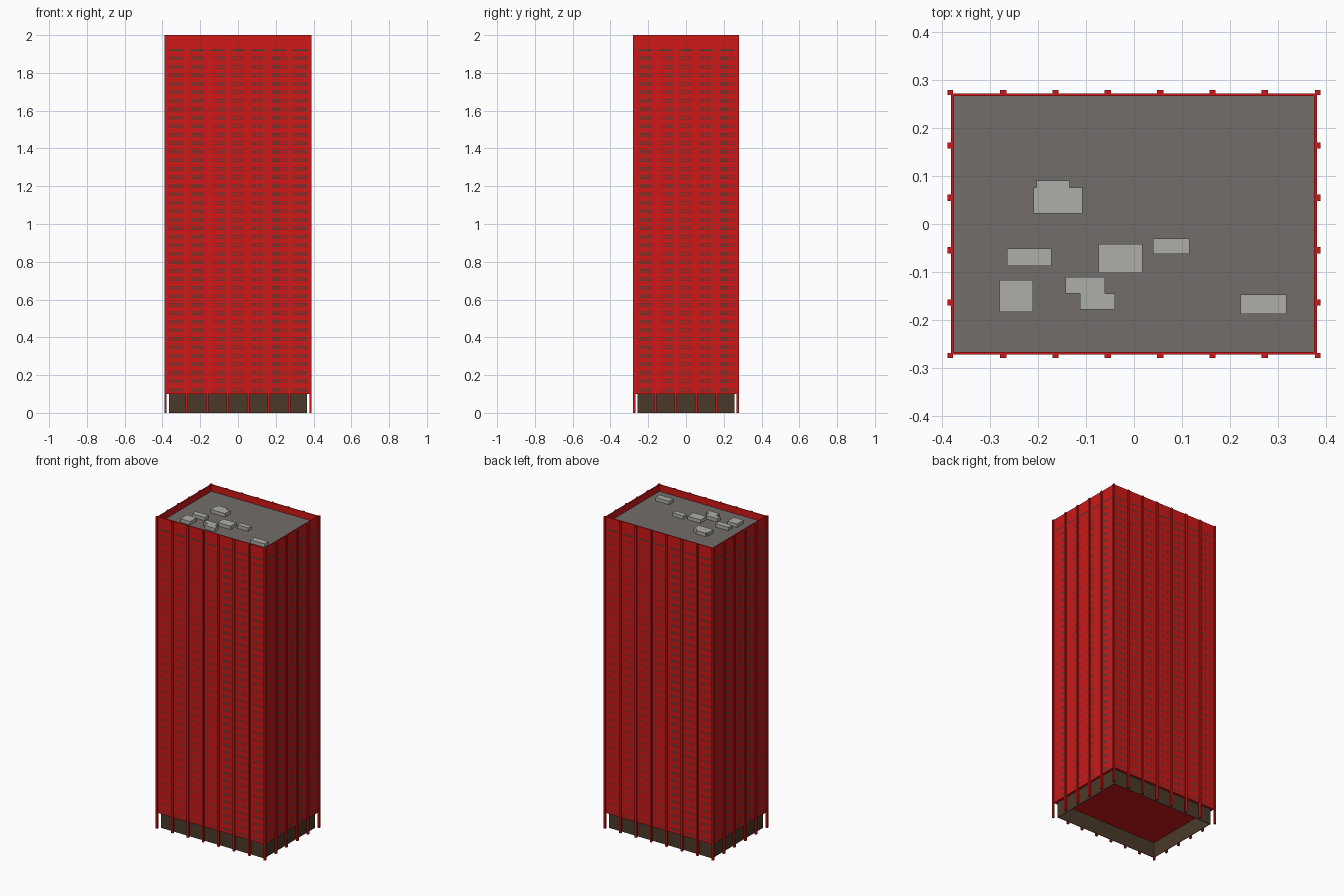
import bpy, bmesh, math
from mathutils import Matrix, Vector

if "Cube" in bpy.data.objects:
    bpy.data.objects.remove(bpy.data.objects["Cube"])


def mat(name, rgb):
    m = bpy.data.materials.new(name)
    m.diffuse_color = (*rgb, 1)
    m.use_nodes = True
    m.node_tree.nodes["Principled BSDF"].inputs["Base Color"].default_value = m.diffuse_color
    return m


RED = mat("red cladding", (0.62, 0.009, 0.009))
GLASS = mat("dark window", (0.045, 0.052, 0.037))
BROWN = mat("brown lobby", (0.068, 0.042, 0.022))
ROOF = mat("roof grey", (0.165, 0.155, 0.145))
UNIT = mat("light grey unit", (0.42, 0.425, 0.395))

P = 0.109                      # bay pitch
HX, HY = 3.5 * P, 2.5 * P      # wall half sizes
SOFFIT, TOP, ROOF_Z = 0.1, 2.0, 1.957


def finish(name, bm, *mats):
    me = bpy.data.meshes.new(name)
    bm.to_mesh(me)
    bm.free()
    for m in mats:
        me.materials.append(m)
    ob = bpy.data.objects.new(name, me)
    bpy.context.collection.objects.link(ob)
    return ob


def add_box(bm, x0, x1, y0, y1, z0, z1):
    m = Matrix.Translation(((x0 + x1) / 2, (y0 + y1) / 2, (z0 + z1) / 2))
    m = m @ Matrix.Diagonal((x1 - x0, y1 - y0, z1 - z0, 1))
    bmesh.ops.create_cube(bm, size=1, matrix=m)


def facade(name, bays, dist, angle):
    """One wall with flush thin window frames, built facing -y then turned."""
    bm = bmesh.new()
    rot = Matrix.Rotation(angle, 3, 'Z')
    half = bays * P / 2
    f = 0.0017                 # frame thickness

    def flat(u0, u1, z0, z1, mi=0):
        pts = [(u0, z0), (u1, z0), (u1, z1), (u0, z1)]
        vs = [bm.verts.new(rot @ Vector((u, -dist, z))) for u, z in pts]
        bm.faces.new(vs).material_index = mi

    def window(u0, u1, z0, z1):
        flat(u0, u1, z0, z0 + f, 1)
        flat(u0, u1, z1 - f, z1, 1)
        flat(u0, u0 + f, z0 + f, z1 - f, 1)
        flat(u1 - f, u1, z0 + f, z1 - f, 1)
        flat(u0 + f, u1 - f, z0 + f, z1 - f)

    def vent(u0, u1, z0, z1):
        flat(u0, u1, z0, z1, 1)

    def row(z0, z1, openings, make):
        u = -half
        for a, b in openings:
            flat(u, a, z0, z1)
            make(a, b, z0, z1)
            u = b
        flat(u, half, z0, z1)

    centres = [(i - (bays - 1) / 2) * P for i in range(bays)]
    windows = [(c + (j - 2.5) * 0.013 - 0.005, c + (j - 2.5) * 0.013 + 0.005)
               for c in centres for j in range(6)]
    vents = [(c - 0.037, c + 0.037) for c in centres]
    rows = [(0.122 + 0.045 * i, 0.009, windows, window) for i in range(40)]
    rows.append((1.92, 0.004, vents, vent))
    z = SOFFIT
    for zc, h, openings, make in rows:
        flat(-half, half, z, zc - h)
        row(zc - h, zc + h, openings, make)
        z = zc + h
    flat(-half, half, z, TOP)
    finish(name, bm, RED, GLASS)


for i, side in enumerate(("front", "right", "back", "left")):
    long = i % 2 == 0
    facade(side + "_wall", 7 if long else 5, HY if long else HX, i * math.pi / 2)

# parapet: thin ring above the roof
bm = bmesh.new()
t = 0.006
for s in (-1, 1):
    a, b = sorted((s * (HX - t), s * (HX - 0.0002)))
    add_box(bm, a, b, -HY + 0.0002, HY - 0.0002, ROOF_Z - 0.01, TOP)
    a, b = sorted((s * (HY - t), s * (HY - 0.0002)))
    add_box(bm, -HX + t, HX - t, a, b, ROOF_Z - 0.01, TOP)
finish("parapet", bm, RED)

# roof deck and underside of the tower
bm = bmesh.new()
add_box(bm, -HX + t, HX - t, -HY + t, HY - t, ROOF_Z - 0.01, ROOF_Z)
finish("roof_deck", bm, ROOF)
bm = bmesh.new()
add_box(bm, -HX, HX, -HY, HY, SOFFIT - 0.001, SOFFIT)
finish("soffit", bm, RED)

# recessed lobby walls, open underneath
bm = bmesh.new()
bx, by, w = 0.366, 0.256, 0.003
for s in (-1, 1):
    a, b = sorted((s * bx, s * (bx - w)))
    add_box(bm, a, b, -by, by, 0, SOFFIT)
    a, b = sorted((s * by, s * (by - w)))
    add_box(bm, -bx + w, bx - w, a, b, 0, SOFFIT)
finish("lobby_walls", bm, BROWN)

# full-height columns between bays and on the corners
bm = bmesh.new()
c, out, inn = 0.0065, 0.007, 0.004
for s in (-1, 1):
    for i in range(6):
        x = (i - 2.5) * P
        a, b = sorted((s * (HY + out), s * (HY - inn)))
        add_box(bm, x - c, x + c, a, b, 0, TOP)
    for i in range(4):
        y = (i - 1.5) * P
        a, b = sorted((s * (HX + out), s * (HX - inn)))
        add_box(bm, a, b, y - c, y + c, 0, TOP)
    for q in (-1, 1):
        a, b = sorted((s * (HX + out), s * (HX - inn)))
        d, e = sorted((q * (HY + out), q * (HY - inn)))
        add_box(bm, a, b, d, e, 0, TOP)
finish("columns", bm, RED)

# rooftop plant: x0, x1, y0, y1, height
bm = bmesh.new()
for x0, x1, y0, y1, h in (
        (-0.21, -0.107, 0.022, 0.076, 0.022), (-0.203, -0.134, 0.05, 0.091, 0.022),
        (-0.265, -0.172, -0.088, -0.051, 0.022), (-0.28, -0.211, -0.184, -0.117, 0.022),
        (-0.143, -0.06, -0.145, -0.111, 0.022), (-0.113, -0.04, -0.178, -0.145, 0.022),
        (-0.074, 0.018, -0.102, -0.042, 0.022), (0.04, 0.116, -0.063, -0.03, 0.022),
        (0.222, 0.318, -0.188, -0.147, 0.022)):
    add_box(bm, x0, x1, y0, y1, ROOF_Z, ROOF_Z + h)
finish("roof_units", bm, UNIT)
